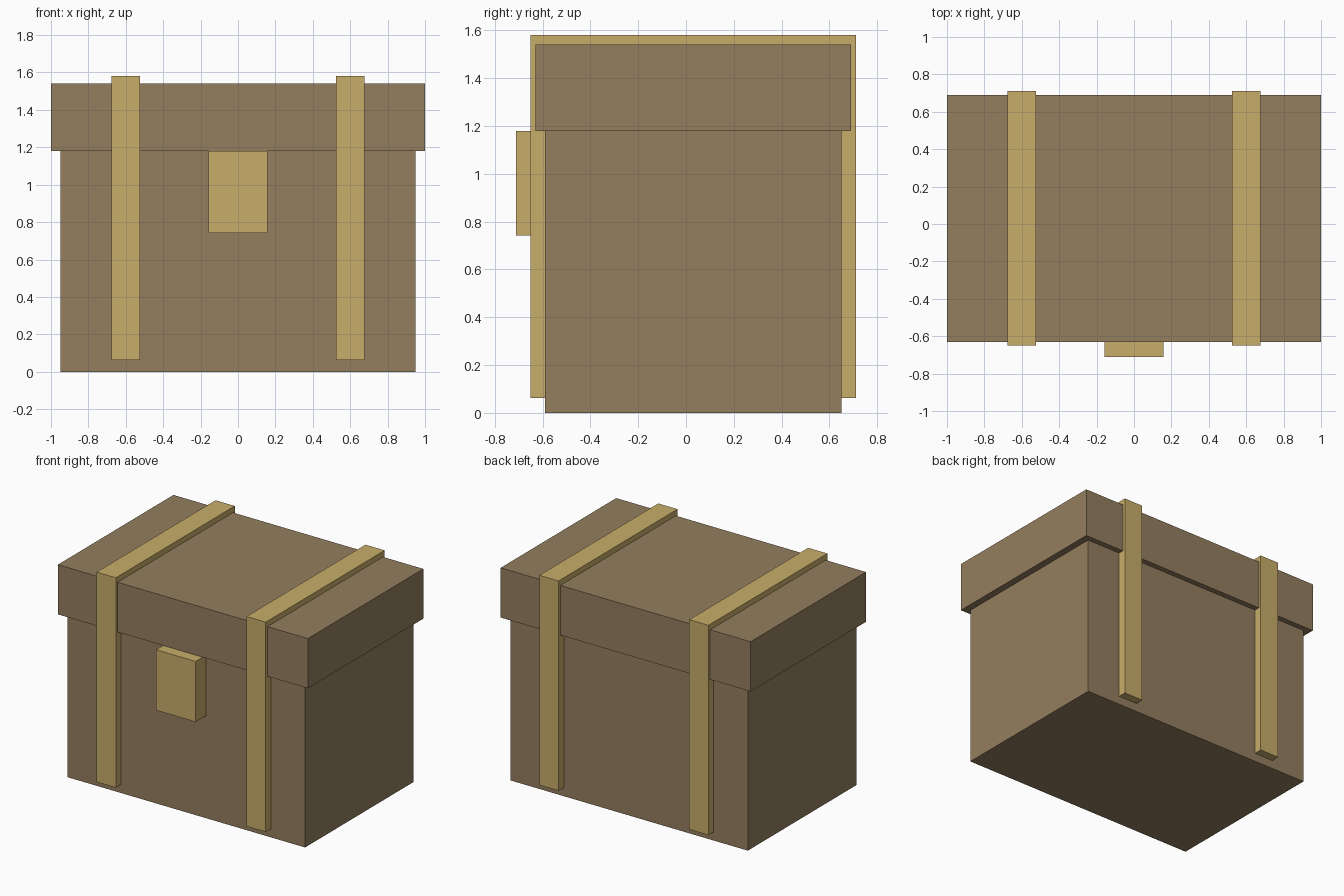
import bpy
from mathutils import Vector

if "Cube" in bpy.data.objects:
    bpy.data.objects.remove(bpy.data.objects["Cube"])


def material(name, color):
    mat = bpy.data.materials.new(name)
    mat.diffuse_color = (*color, 1.0)
    mat.use_nodes = True
    mat.node_tree.nodes["Principled BSDF"].inputs["Base Color"].default_value = mat.diffuse_color
    return mat


def box(name, low, high, mat):
    """Axis-aligned box between two opposite corners."""
    low, high = Vector(low), Vector(high)
    bpy.ops.mesh.primitive_cube_add(size=1)
    obj = bpy.context.object
    obj.name = name
    size, middle = high - low, (low + high) / 2
    for v in obj.data.vertices:
        v.co = Vector(a * b for a, b in zip(v.co, size)) + middle
    obj.data.materials.append(mat)
    return obj


wood = material("brown wood", (0.296, 0.209, 0.114))
brass = material("dull brass", (0.578, 0.423, 0.144))

# Chest body and overhanging lid
box("chest_body", (-0.95, -0.59, 0.0), (0.95, 0.65, 1.18), wood)
box("chest_lid", (-1.0, -0.63, 1.18), (1.0, 0.69, 1.54), wood)

# Bands running around front, top and back
for side, x in (("left", -0.6), ("right", 0.6)):
    box(f"strap_{side}", (x - 0.077, -0.65, 0.062), (x + 0.077, 0.71, 1.58), brass)

# Latch plate under the lid's front edge
box("latch", (-0.158, -0.71, 0.742), (0.158, -0.57, 1.18), brass)
